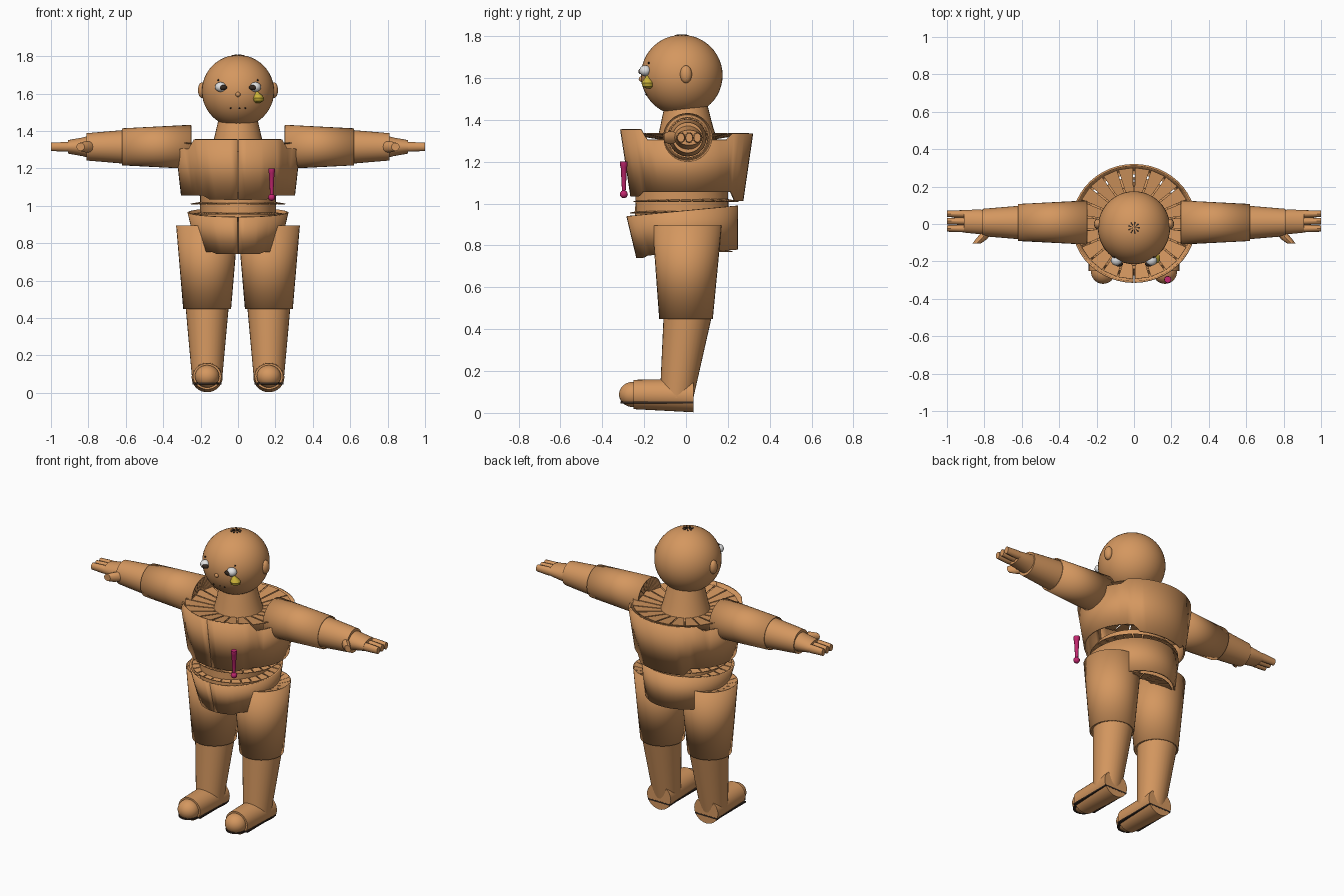
import bpy, bmesh, math
from mathutils import Vector, Matrix

if "Cube" in bpy.data.objects:
    bpy.data.objects.remove(bpy.data.objects["Cube"])


def material(name, rgb):
    m = bpy.data.materials.new(name)
    m.use_nodes = True
    m.diffuse_color = (*rgb, 1)
    m.node_tree.nodes["Principled BSDF"].inputs["Base Color"].default_value = (*rgb, 1)
    return m


TAN = material("warm tan", (0.66, 0.31, 0.115))
DARK = material("dark brown", (0.035, 0.022, 0.015))
WHITE = material("eye white", (0.75, 0.75, 0.75))
YELLOW = material("yellow", (0.6, 0.45, 0.04))
PINK = material("magenta", (0.55, 0.02, 0.16))


def finish(name, bm, mat, thickness=0, smooth=True):
    bmesh.ops.recalc_face_normals(bm, faces=bm.faces)
    mesh = bpy.data.meshes.new(name)
    bm.to_mesh(mesh)
    bm.free()
    mesh.materials.append(mat)
    obj = bpy.data.objects.new(name, mesh)
    bpy.context.collection.objects.link(obj)
    if thickness:
        mod = obj.modifiers.new("thickness", 'SOLIDIFY')
        mod.thickness = thickness
        mod.offset = 0
    if smooth:
        bpy.ops.object.select_all(action='DESELECT')
        obj.select_set(True)
        bpy.context.view_layer.objects.active = obj
        bpy.ops.object.shade_smooth_by_angle(angle=math.radians(35))
    return obj


def ball(name, pos, size, mat=TAN, segs=32):
    bm = bmesh.new()
    bmesh.ops.create_uvsphere(bm, u_segments=segs, v_segments=segs // 2, radius=1)
    bmesh.ops.scale(bm, vec=Vector(size), verts=bm.verts)
    bmesh.ops.translate(bm, vec=Vector(pos), verts=bm.verts)
    return finish(name, bm, mat)


# Loft of round sections (centre, radius) between points, capped if asked
def tube(name, sections, mat=TAN, n=32, caps=(True, True)):
    bm = bmesh.new()
    axis = (Vector(sections[-1][0]) - Vector(sections[0][0]))
    main = max(range(3), key=lambda i: abs(axis[i]))
    u, v = [Matrix.Identity(3)[i] for i in range(3) if i != main]
    rings = []
    for centre, r in sections:
        ru, rv = r if isinstance(r, tuple) else (r, r)
        rings.append([bm.verts.new(Vector(centre) + u * ru * math.cos(a) + v * rv * math.sin(a))
                      for a in (math.tau * i / n for i in range(n))])
    for a, b in zip(rings, rings[1:]):
        for i in range(n):
            j = (i + 1) % n
            bm.faces.new((a[i], a[j], b[j], b[i]))
    for ring, cap in zip((rings[0], rings[-1]), caps):
        if cap:
            bm.faces.new(ring)
    return finish(name, bm, mat, 0 if all(caps) else 0.006)


# Wrapped garment panel from rim to hem, with a narrow slit at the front
def shell(name, rim, hem, n=48, slit=0.006):
    bm = bmesh.new()
    rows = []
    for i in range(n + 1):
        a = -math.pi / 2 + slit + (math.tau - 2 * slit) * i / n
        rows.append([bm.verts.new(f(a)) for f in (rim, hem)])
    for a, b in zip(rows, rows[1:]):
        bm.faces.new((a[0], b[0], b[1], a[1]))
    return finish(name, bm, TAN, 0.01)


# Ring of folded tabs pointing inward; outer and inner are (radius, radius, height)
def ruffle(name, centre, outer, inner, n=20, fill=0.9, turn=None, mat=TAN):
    bm = bmesh.new()
    for i in range(n):
        quad = []
        for (rx, ry, h), s in ((outer, -0.5), (outer, 0.5), (inner, 0.5 * fill), (inner, -0.5 * fill)):
            a = math.tau * (i + s * fill) / n
            quad.append(bm.verts.new((rx * math.cos(a), ry * math.sin(a), h)))
        bm.faces.new(quad)
    if turn:
        bmesh.ops.rotate(bm, verts=bm.verts, matrix=turn)
    bmesh.ops.translate(bm, verts=bm.verts, vec=Vector(centre))
    return finish(name, bm, mat, 0.004, smooth=False)


def ellipse(rx, ry, cy, z):
    return lambda a: (rx * math.cos(a), cy + ry * math.sin(a),
                      z(math.sin(a)) if callable(z) else z)


# Head and neck
HEAD = Vector((0, -0.02, 1.613))
ball("head", HEAD, (0.193, 0.195, 0.193), segs=48)
tube("neck", [((0, 0.007, 1.29), (0.148, 0.148)), ((0, 0.003, 1.36), 0.128), ((0, 0, 1.48), 0.1)])
ruffle("crown_seam", (0, -0.02, 1.806), (0.032, 0.032, -0.002), (0.004, 0.004, 0.001), n=9, fill=0.4, mat=DARK)

# Face
ball("nose", (0, -0.213, 1.595), (0.013, 0.013, 0.013), segs=16)
for side, label in ((1, "left"), (-1, "right")):
    ball(label + "_ear", (side * 0.192, 0, 1.618), (0.022, 0.028, 0.042))
    ball(label + "_eye", (side * 0.093, -0.195, 1.635), (0.03, 0.028, 0.026), WHITE, 24)
    ball(label + "_pupil", (side * 0.08, -0.214, 1.632), (0.022, 0.014, 0.014), DARK, 16)
    ball(label + "_brow_dot", (side * 0.105, -0.178, 1.672), (0.005,) * 3, DARK, 8)
    ball(label + "_mouth_dot", (side * 0.038, -0.187, 1.522), (0.005,) * 3, DARK, 8)
ball("middle_mouth_dot", (0.008, -0.19, 1.522), (0.005,) * 3, DARK, 8)
tube("cheek_drop", [((0.105, -0.178, 1.55), 0.012), ((0.11, -0.182, 1.56), 0.026),
                    ((0.11, -0.183, 1.575), 0.03), ((0.107, -0.183, 1.59), 0.022),
                    ((0.1, -0.185, 1.612), 0.003)], YELLOW, 20)

# Jacket, with rim and hem stepped at the sides
shell("chest_panel",
      ellipse(0.328, 0.313, 0.003, lambda s: 1.355 if s < -0.7 else 1.335 if s > 0.7 else 1.305),
      ellipse(0.3, 0.265, 0.004, lambda s: 1.035 if s < -0.8 else 1.012 if s > 0.8 else 1.055))
ruffle("collar", (0, 0.003, 0), (0.31, 0.298, 1.335), (0.14, 0.14, 1.31), n=22)
tube("waist", [((0, -0.02, 0.9), (0.2, 0.225)), ((0, -0.02, 1.07), (0.205, 0.22))])
ruffle("jacket_hem_tabs", (0, 0, 0), (0.255, 0.25, 1.01), (0.19, 0.2, 1.02), n=26)

# Hip wrap
shell("hip_panel",
      ellipse(0.265, 0.262, -0.018, lambda s: 0.965 + 0.025 * s),
      ellipse(0.218, 0.238, 0.005, lambda s: 0.742 if s < -0.85 else 0.765 + 0.015 * s))
ruffle("hip_top_tabs", (0, -0.018, 0), (0.255, 0.25, 0.955), (0.19, 0.2, 0.965), n=26)
ruffle("hip_bottom_tabs", (0, 0, 0), (0.212, 0.225, 0.77), (0.1, 0.11, 0.8), n=20)

for side, label in ((1, "left"), (-1, "right")):
    # Leg
    x = side * 0.165
    tube(label + "_thigh", [((x, 0.005, 0.895), 0.163), ((x, 0, 0.448), 0.125)], caps=(False, False))
    ruffle(label + "_thigh_top_tabs", (x, 0.005, 0), (0.16, 0.16, 0.89), (0.04, 0.04, 0.86), n=18, fill=0.94)
    ruffle(label + "_knee_tabs", (x, 0, 0), (0.123, 0.123, 0.45), (0.09, 0.09, 0.455), n=18)
    tube(label + "_shin", [((x, 0.012, 0.49), 0.118), ((x, -0.045, 0.07), (0.08, 0.08))])

    # Foot, with a dark sole line
    tube(label + "_foot", [((x, 0.035, 0.083), (0.083, 0.08)), ((x, -0.25, 0.088), (0.076, 0.07))])
    ball(label + "_toe", (x, -0.255, 0.088), (0.065, 0.065, 0.06))
    bm = bmesh.new()
    bmesh.ops.create_cube(bm, size=1)
    bmesh.ops.scale(bm, vec=(0.154, 0.288, 0.009), verts=bm.verts)
    bmesh.ops.translate(bm, vec=(x, -0.108, 0.05), verts=bm.verts)
    finish(label + "_sole_line", bm, DARK, smooth=False)
    tube(label + "_toe_line", [((x, -0.252, 0.0455), 0.061), ((x, -0.252, 0.0545), 0.061)], DARK)

    # Arm
    def at(px, py=0.008, pz=1.315):
        return (side * px, py, pz)
    tube(label + "_sleeve", [(at(0.25), 0.115), (at(0.62), 0.096)], caps=(False, False))
    ruffle(label + "_shoulder_tabs", at(0.255), (0.112, 0.112, 0), (0.03, 0.03, side * 0.02),
           n=18, turn=Matrix.Rotation(math.pi / 2, 3, 'Y'))
    tube(label + "_forearm", [(at(0.58), 0.09), (at(0.62), 0.089), (at(0.81), 0.073)])
    tube(label + "_hand", [(at(0.78), 0.064), (at(0.83, 0.012), (0.066, 0.05)),
                           (at(0.91, 0.014), (0.06, 0.036))])
    tube(label + "_thumb", [(at(0.775, -0.03), 0.028), (at(0.815, -0.08), 0.03),
                            (at(0.842, -0.105), 0.022)], n=12)
    for i, name in enumerate(("front", "middle", "back")):
        y = -0.024 + 0.039 * i
        tube(f"{label}_{name}_finger", [(at(0.88, y), 0.021), (at(0.92, y), (0.02, 0.026)),
                                        (at(1.0, y), (0.017, 0.022))], n=12)

# Chest pin
tube("pin_stem", [((0.18, -0.297, 1.045), 0.008), ((0.18, -0.297, 1.175), 0.015),
                  ((0.18, -0.297, 1.18), 0.018), ((0.18, -0.297, 1.2), 0.018)], PINK, 16)
ball("pin_ball", (0.18, -0.297, 1.045), (0.019,) * 3, PINK, 16)
